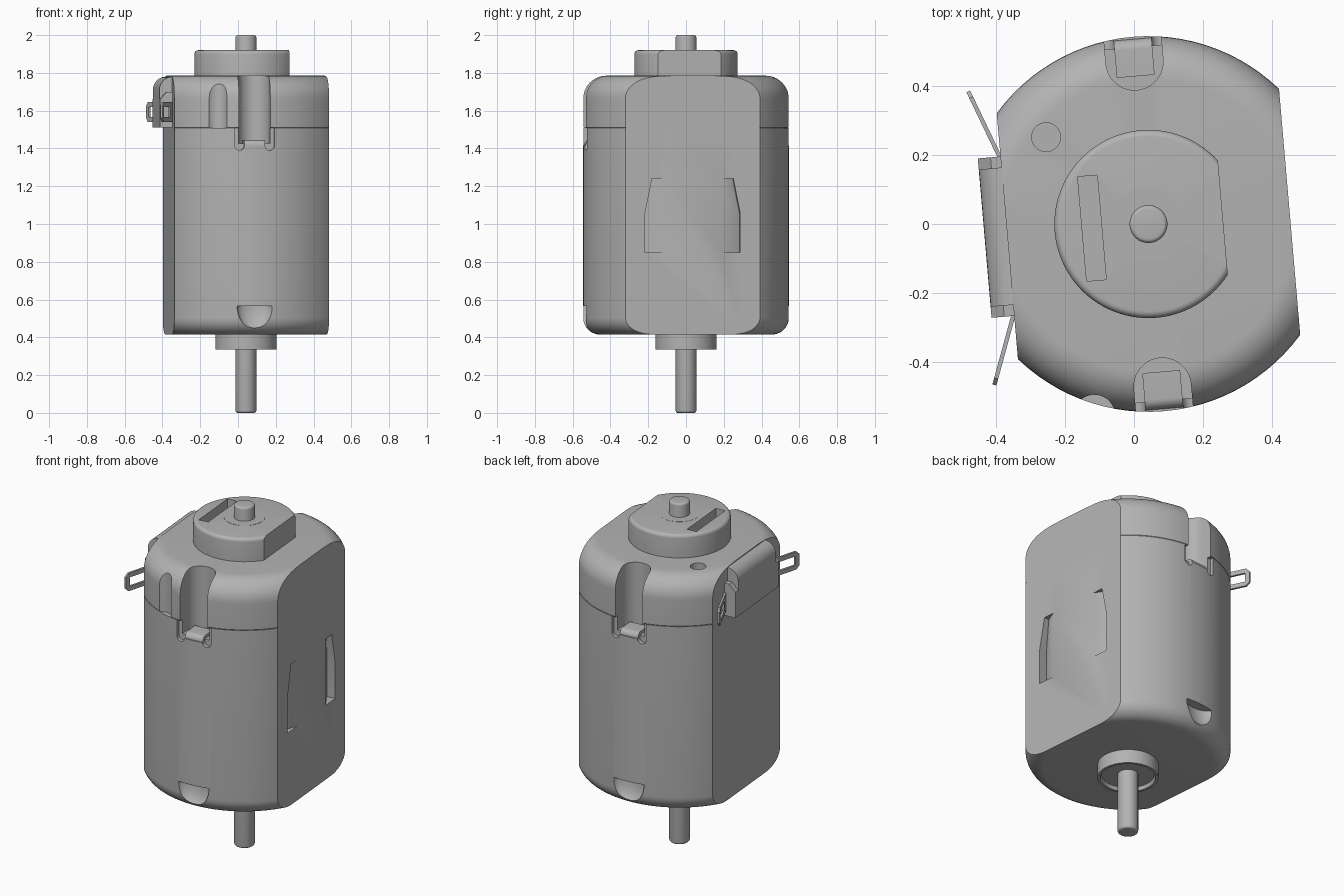
import bpy, bmesh, math
from mathutils import Matrix, Vector

if "Cube" in bpy.data.objects:
    bpy.data.objects.remove(bpy.data.objects["Cube"], do_unlink=True)

R, FLAT = 0.545, 0.411
TURN = math.radians(4.93)
PLACE = Matrix.Translation((0.042, 0, 0)) @ Matrix.Rotation(TURN, 4, 'Z')
grey = bpy.data.materials.new("plain_grey")
grey.use_nodes = True
grey.diffuse_color = (0.45, 0.45, 0.45, 1)
grey.node_tree.nodes["Principled BSDF"].inputs["Base Color"].default_value = (0.45, 0.45, 0.45, 1)
parts = []


def make(name, bm, part=True):
    bmesh.ops.recalc_face_normals(bm, faces=bm.faces)
    me = bpy.data.meshes.new(name)
    bm.to_mesh(me)
    bm.free()
    ob = bpy.data.objects.new(name, me)
    bpy.context.collection.objects.link(ob)
    if part:
        me.materials.append(grey)
        parts.append(ob)
    return ob


def lathe(profile, flats=(), steps=96):
    """Turn an (r, z) profile about z, then slice flats at signed x offsets."""
    bm = bmesh.new()
    vs = [bm.verts.new((r, 0, z)) for r, z in profile]
    es = [bm.edges.new(p) for p in zip(vs, vs[1:])]
    bmesh.ops.spin(bm, geom=vs + es, axis=(0, 0, 1), cent=(0, 0, 0),
                   angle=math.tau, steps=steps, use_duplicate=False)
    bmesh.ops.remove_doubles(bm, verts=bm.verts, dist=1e-5)
    for x in flats:
        geom = bm.verts[:] + bm.edges[:] + bm.faces[:]
        cut = bmesh.ops.bisect_plane(bm, geom=geom, plane_co=(x, 0, 0),
                                     plane_no=(math.copysign(1, x), 0, 0), clear_outer=True)
        edges = [e for e in cut["geom_cut"] if isinstance(e, bmesh.types.BMEdge)]
        bmesh.ops.contextual_create(bm, geom=edges)
    return bm


def arc(r, z, rad, a0, a1, n=10):
    angles = [math.radians(a0 + (a1 - a0) * i / n) for i in range(n + 1)]
    return [(r + rad * math.cos(a), z + rad * math.sin(a)) for a in angles]


def prism(points, axis, lo, hi):
    """Extrude a 2D outline along an axis; the outline uses the other two axes in order."""
    bm = bmesh.new()
    k = "xyz".index(axis)

    def at(p, d):
        c = list(p)
        c.insert(k, d)
        return bm.verts.new(c)
    a, b = [at(p, lo) for p in points], [at(p, hi) for p in points]
    bm.faces.new(a)
    bm.faces.new(b)
    for i in range(len(a)):
        j = (i + 1) % len(a)
        bm.faces.new((a[i], a[j], b[j], b[i]))
    return bm


def rect(x0, x1, y0, y1):
    return [(x0, y0), (x1, y0), (x1, y1), (x0, y1)]


def cut(ob, bm):
    tool = make("cutter", bm, part=False)
    tool.hide_render = True
    mod = ob.modifiers.new("cut", 'BOOLEAN')
    mod.operation, mod.solver, mod.object = 'DIFFERENCE', 'EXACT', tool
    bpy.context.view_layer.objects.active = ob
    bpy.ops.object.modifier_apply(modifier=mod.name)
    bpy.data.objects.remove(tool, do_unlink=True)


# Housing can, end cap, hub, bottom boss, bearing and shaft
can = make("can", lathe([(0, 0.415)] + arc(R - 0.09, 0.505, 0.09, -90, 0)
                        + [(R, 1.508), (0, 1.508)], (FLAT, -FLAT)))
cap = make("end_cap", lathe([(0, 1.508), (R - 0.004, 1.508), (R, 1.512)]
                            + arc(R - 0.12, 1.665, 0.12, 0, 90) + [(0, 1.785)], (FLAT, -FLAT)))
hub = make("hub", lathe([(0, 1.77), (0.273, 1.77)] + arc(0.253, 1.9, 0.02, 0, 90, 5)
                        + [(0, 1.92)], (0.2165,)))
make("boss", lathe([(0, 0.42), (0.162, 0.42), (0.162, 0.335), (0.147, 0.335),
                    (0.14, 0.355), (0, 0.355)], steps=64))
make("bearing", lathe([(0, 1.9), (0.109, 1.9), (0.109, 1.921), (0, 1.921)], steps=48))
make("shaft", lathe([(0, 0)] + arc(0.043, 0.012, 0.012, -90, 0, 4)
                    + arc(0.043, 1.988, 0.012, 0, 90, 4) + [(0, 2)], steps=40))

# Slot in the hub, round dimple and shallow groove in the cap
cut(hub, prism(rect(-0.193, -0.136, -0.15, 0.154), 'z', 1.83, 2))
to_local = PLACE.inverted()
pin = to_local @ Vector((-0.255, 0.252, 0))
cut(cap, prism(arc(pin.x, pin.y, 0.042, 0, 345, 23), 'z', 1.74, 2))
groove = to_local @ Vector((-0.115, -0.555, 0))
cut(cap, prism(arc(groove.x, groove.y, 0.06, 0, 345, 23), 'z', 1.4, 2))

# Crimp channels, folded tabs and punched dents, front and back
for side, s in (("front", -1), ("back", 1)):
    channel = [(x, s * y) for x, y in arc(0, 0.473, 0.083, 180, 360, 20)
               + [(0.083, 0.7), (-0.083, 0.7)]]
    cut(cap, prism(channel, 'z', 1.3, 2))
    cut(can, prism(channel, 'z', 1.425, 1.7))
    notch = (arc(-0.08, 1.415, 0.025, 180, 360) + arc(0.08, 1.415, 0.025, 180, 360)
             + [(0.105, 1.6), (-0.105, 1.6)])
    cut(can, prism(notch, 'y', *sorted((s * 0.515, s * 0.7))))
    tab = [(s * y, z) for y, z in [(0.43, 1.40)] + [(0.538, 1.37)]
           + arc(0.508, 1.415, 0.03, 0, 90, 8) + [(0.43, 1.445)]]
    make(side + "_tab", prism(tab, 'x', -0.055, 0.055))
    dent = bmesh.new()
    bmesh.ops.create_uvsphere(dent, u_segments=32, v_segments=24, radius=1,
                              matrix=Matrix.Translation((0, s * 0.545, 0.567))
                              @ Matrix.Diagonal((0.095, 0.055, 0.125, 1)))
    got = bmesh.ops.bisect_plane(dent, geom=dent.verts[:] + dent.edges[:] + dent.faces[:],
                                 plane_co=(0, 0, 0.566), plane_no=(0, 0, 1), clear_outer=True)
    bmesh.ops.contextual_create(dent, geom=[e for e in got["geom_cut"]
                                            if isinstance(e, bmesh.types.BMEdge)])
    cut(can, dent)

# Wedge-shaped magnet windows pressed into one flat
for s in (-1, 1):
    wedge = prism([(FLAT + 0.02, s * 0.13), (FLAT, s * 0.15),
                   (FLAT - 0.05, s * 0.252), (FLAT + 0.02, s * 0.252)], 'z', 0.85, 1.24)
    got = bmesh.ops.bisect_plane(wedge, geom=wedge.verts[:] + wedge.edges[:] + wedge.faces[:],
                                 plane_co=(0, s * 0.252, 1.06), plane_no=(0, s * 0.18, 0.036),
                                 clear_outer=True)
    bmesh.ops.contextual_create(wedge, geom=[e for e in got["geom_cut"]
                                             if isinstance(e, bmesh.types.BMEdge)])
    cut(can, wedge)

# Terminal block with lower end shoulders
make("terminal_block", prism([(-0.38, 1.51), (-0.477, 1.51)]
                             + arc(-0.407, 1.71, 0.07, 180, 90, 8) + [(-0.38, 1.78)],
                             'y', -0.2, 0.2))
for s, side in ((-1, "front"), (1, "back")):
    make(side + "_shoulder", prism([(-0.39, 1.51), (-0.477, 1.51), (-0.477, 1.66),
                                    (-0.44, 1.7), (-0.39, 1.7)],
                                   'y', *sorted((s * 0.19, s * 0.232))))

# Solder lugs: thin looped plates, splayed outward
for side, start, end in (("back", (-0.39, 0.195), (-0.481, 0.385)),
                         ("front", (-0.35, -0.265), (-0.405, -0.467))):
    a, b = Vector((*start, 0)), Vector((*end, 0))
    n, c = (b - a).length, 0.02
    lug = make(side + "_lug", prism([(-0.03, 1.54), (n - c, 1.54), (n, 1.54 + c),
                                     (n, 1.645 - c), (n - c, 1.645), (-0.03, 1.645)],
                                    'y', -0.006, 0.006))
    cut(lug, prism(rect(n - 0.15, n - 0.027, 1.566, 1.619), 'y', -0.1, 0.1))
    heading = math.atan2(b.y - a.y, b.x - a.x)
    lug.matrix_world = to_local @ Matrix.Translation(a) @ Matrix.Rotation(heading, 4, 'Z')

# Place every part and smooth the round faces
bpy.ops.object.select_all(action='DESELECT')
for ob in parts:
    ob.matrix_world = PLACE @ ob.matrix_basis
    ob.select_set(True)
bpy.context.view_layer.objects.active = can
bpy.ops.object.shade_smooth_by_angle(angle=math.radians(30))
